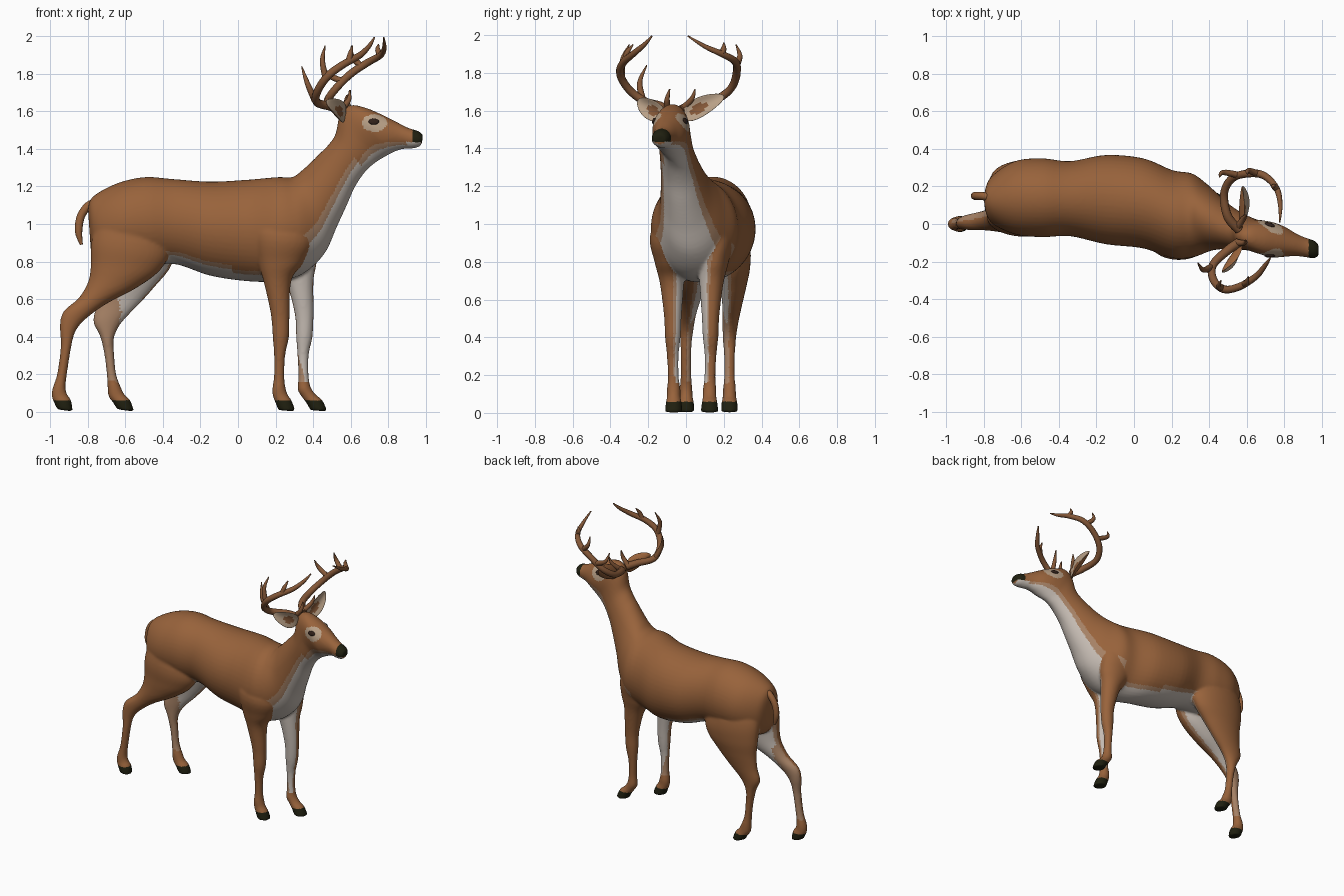
import bpy, bmesh, math
from mathutils import Vector, Matrix
from mathutils.bvhtree import BVHTree

if "Cube" in bpy.data.objects:
    bpy.data.objects.remove(bpy.data.objects["Cube"])


def material(name, rgb):
    m = bpy.data.materials.new(name)
    m.diffuse_color = (*rgb, 1)
    m.use_nodes = True
    m.node_tree.nodes["Principled BSDF"].inputs["Base Color"].default_value = m.diffuse_color
    return m


COAT, WHITE, TAN, DARK, ANTLER, RING, EYE = range(7)
MATS = [material("brown coat", (.315, .124, .044)), material("white underside", (.56, .5, .45)),
        material("tan border", (.38, .22, .13)), material("dark hoof and nose", (.014, .014, .005)),
        material("antler brown", (.23, .095, .038)), material("pale eye ring", (.48, .35, .24)),
        material("dark eye", (.03, .015, .01))]


def add_object(name, mesh, mats):
    ob = bpy.data.objects.new(name, mesh)
    bpy.context.collection.objects.link(ob)
    if len(mesh.materials):
        mesh.materials.clear()
    slots = [p.material_index for p in mesh.polygons]
    for m in mats:
        mesh.materials.append(MATS[m])
    for p, s in zip(mesh.polygons, slots):
        p.material_index = s
    return ob


def smooth_rows(rows, n=5):
    """Catmull-Rom interpolation between rows of numbers."""
    out, last = [], len(rows) - 1
    for i in range(last):
        p0, p1, p2, p3 = rows[max(i - 1, 0)], rows[i], rows[i + 1], rows[min(i + 2, last)]
        for k in range(n):
            t = k / n
            out.append([.5 * (2 * b + (c - a) * t + (2 * a - 5 * b + 4 * c - d) * t * t
                              + (3 * b - a - 3 * c + d) * t ** 3)
                        for a, b, c, d in zip(p0, p1, p2, p3)])
    out.append(list(rows[-1]))
    return out


def loft(bm, rows, rule, seg=48):
    """Each row: first edge x,z / opposite edge x,z / centre y / half width."""
    rings = []
    for xa, za, xb, zb, y, w in smooth_rows(rows):
        ring = []
        for i in range(seg):
            a = 2 * math.pi * i / seg
            c, s = math.cos(a), math.sin(a)
            ring.append(bm.verts.new(((xa + xb) / 2 + c * (xa - xb) / 2, y + s * w,
                                      (za + zb) / 2 + c * (za - zb) / 2)))
        rings.append(ring)
    faces = []
    for r, (p, q) in enumerate(zip(rings, rings[1:])):
        for i in range(seg):
            j = (i + 1) % seg
            f = bm.faces.new((p[i], p[j], q[j], q[i]))
            a = 2 * math.pi * (i + .5) / seg
            f.material_index = rule(f.calc_center_median(), a, r / 5)
            faces.append(f)
    for ring in (rings[0], rings[-1]):
        f = bm.faces.new(ring)
        f.material_index = rule(f.calc_center_median(), math.pi / 2, 0)
        faces.append(f)
    bmesh.ops.recalc_face_normals(bm, faces=faces)


# ---- trunk, neck and head sections (top x,z / bottom x,z / y / half width)
torso = [(-.80, 1.08, -.785, .86, .13, .05), (-.775, 1.145, -.74, .79, .13, .125),
         (-.65, 1.215, -.62, .78, .14, .195), (-.5, 1.25, -.48, .78, .14, .21),
         (-.35, 1.24, -.33, .785, .135, .2), (-.15, 1.226, -.15, .725, .13, .238),
         (.05, 1.236, .05, .695, .11, .24), (.21, 1.25, .2, .695, .052, .235),
         (.29, 1.25, .34, .73, .045, .222), (.34, 1.285, .46, .84, .025, .17)]
neck_head = [(.39, 1.33, .525, .98, 0, .135), (.44, 1.38, .58, 1.1, -.02, .113),
             (.48, 1.42, .625, 1.2, -.035, .1), (.52, 1.48, .68, 1.28, -.05, .09),
             (.545, 1.59, .73, 1.325, -.06, .085), (.60, 1.634, .76, 1.345, -.07, .09),
             (.68, 1.62, .80, 1.368, -.085, .093), (.76, 1.587, .84, 1.388, -.095, .08),
             (.84, 1.547, .88, 1.4, -.11, .061), (.91, 1.512, .92, 1.402, -.125, .052),
             (.96, 1.497, .957, 1.408, -.135, .048), (.988, 1.475, .978, 1.42, -.14, .032)]


def trunk_rule(c, a, t):
    axis = 190 if 8 < t < 13 else 180
    below = abs(math.degrees(a) - axis)         # angle away from the underside
    if c.x > .9 and c.z < 1.437:
        return WHITE
    wide = 0 if t < 3 else 36 if t < 5.5 else 30 if t < 7.5 else 52 if t < 13 else 44
    return WHITE if below < wide else TAN if below < wide * 1.3 else COAT


def leg_rule(side, low):
    def rule(c, a, t):
        inner = math.sin(a) * side
        if inner > .35 and c.z > .16:
            return WHITE if c.z > low + .12 * math.cos(a) else TAN
        return TAN if inner > .1 and c.z > .16 else COAT
    return rule


# ---- leg sections (back x,z / front x,z / y / half width)
front_leg = [(.09, 1.12, .36, 1.14, -.05, .06), (.08, .95, .40, .93, -.09, .1),
             (.11, .79, .35, .8, -.085, .08), (.14, .68, .285, .7, -.075, .064),
             (.175, .52, .275, .52, -.07, .047), (.185, .4, .272, .4, -.07, .041),
             (.192, .3, .252, .3, -.07, .031), (.192, .19, .247, .19, -.067, .029),
             (.183, .12, .253, .13, -.065, .036), (.185, .085, .265, .09, -.065, .036),
             (.2, .045, .285, .06, -.065, .042), (.215, .008, .308, 0, -.065, .047)]
shift = (.02, .02, .07, .118, .128, .125, .125, .13, .135, .15, .165, .17)
far_front_leg = [(xa + d, za, xb + d, zb, .06 - y, w)
                 for (xa, za, xb, zb, y, w), d in zip(front_leg, shift)]
hind_leg = [(-.73, 1.1, -.45, 1.12, .06, .07), (-.78, .92, -.37, .88, .04, .105),
            (-.785, .78, -.41, .76, .035, .095), (-.80, .69, -.54, .66, .03, .078),
            (-.85, .605, -.70, .575, .02, .055), (-.93, .535, -.81, .495, .01, .042),
            (-.95, .46, -.865, .43, .005, .035), (-.945, .35, -.888, .35, 0, .029),
            (-.965, .2, -.912, .2, 0, .028), (-.99, .12, -.92, .13, 0, .034),
            (-.992, .075, -.91, .09, 0, .036), (-.98, .045, -.89, .06, 0, .042),
            (-.965, .012, -.88, 0, 0, .045)]
far_hind_leg = [(-.70, 1.1, -.42, 1.12, .21, .07), (-.76, .92, -.34, .88, .232, .105),
                (-.76, .78, -.36, .77, .25, .09), (-.75, .67, -.44, .67, .25, .07),
                (-.755, .57, -.52, .58, .245, .053), (-.772, .48, -.62, .475, .235, .042),
                (-.735, .4, -.662, .39, .23, .035), (-.712, .3, -.66, .3, .23, .029),
                (-.7, .2, -.65, .2, .23, .028), (-.695, .12, -.625, .13, .23, .034),
                (-.69, .08, -.605, .09, .23, .036), (-.665, .045, -.575, .06, .23, .042),
                (-.645, .012, -.553, 0, .23, .045)]

bm = bmesh.new()
loft(bm, torso + neck_head, trunk_rule)
loft(bm, front_leg, leg_rule(1, .2))
loft(bm, far_front_leg, leg_rule(-1, .2))
loft(bm, hind_leg, leg_rule(1, .58))
loft(bm, far_hind_leg, leg_rule(-1, .58))
bmesh.ops.triangulate(bm, faces=bm.faces[:])
bm.faces.ensure_lookup_table()
source = BVHTree.FromBMesh(bm)
colours = [f.material_index for f in bm.faces]

# ---- blend the lofts into one skin, then carry the coat pattern over
raw = bpy.data.meshes.new("raw_skin")
bm.to_mesh(raw)
bm.free()
tmp = add_object("raw_skin", raw, [COAT])
rem = tmp.modifiers.new("blend", 'REMESH')
rem.mode, rem.voxel_size = 'VOXEL', .009
sm = tmp.modifiers.new("soften", 'SMOOTH')
sm.factor, sm.iterations = .5, 6
skin = bpy.data.meshes.new_from_object(tmp.evaluated_get(bpy.context.evaluated_depsgraph_get()))
bpy.data.objects.remove(tmp)
body = add_object("deer_body", skin, range(7))
for p in skin.polygons:
    c, p.use_smooth = p.center, True
    if c.z < .03 + .03 * (c.x % .3 > 0) or (c.x > .932 and c.z > 1.435):
        p.material_index = DARK                 # hooves and nose
    elif ((c.x - .728) / .066) ** 2 + ((c.z - 1.538) / .047) ** 2 < 1 and abs(p.normal.y) > .45:
        p.material_index = RING                 # pale patch round each eye
    else:
        p.material_index = colours[source.find_nearest(c)[2]]


def tube(name, pts, mat):
    """Tapered round tube through points (x, y, z, radius)."""
    cu = bpy.data.curves.new(name, 'CURVE')
    cu.dimensions, cu.bevel_depth, cu.bevel_resolution, cu.use_fill_caps = '3D', 1, 3, True
    rows = smooth_rows(pts)
    sp = cu.splines.new('POLY')
    sp.points.add(len(rows) - 1)
    for p, (x, y, z, r) in zip(sp.points, rows):
        p.co, p.radius = (x, y, z, 1), r
    ob = bpy.data.objects.new(name, cu)
    bpy.context.collection.objects.link(ob)
    me = bpy.data.meshes.new_from_object(ob.evaluated_get(bpy.context.evaluated_depsgraph_get()))
    bpy.data.objects.remove(ob)
    for p in me.polygons:
        p.use_smooth = True
    return add_object(name, me, [mat])


# ---- tail
tube("tail", [(-.74, .14, 1.12, .02), (-.795, .148, 1.1, .022), (-.838, .15, 1.04, .022),
              (-.85, .15, .96, .02), (-.835, .15, .89, .008)], COAT)

# ---- antlers: main beams and tines
tube("near_antler", [(.56, -.1, 1.6, .026), (.5, -.14, 1.625, .024), (.42, -.22, 1.65, .022),
                     (.425, -.3, 1.71, .021), (.48, -.348, 1.79, .021), (.56, -.335, 1.85, .02),
                     (.65, -.28, 1.9, .017), (.7, -.22, 1.95, .012), (.727, -.18, 1.995, .004)], ANTLER)
tube("far_antler", [(.56, -.03, 1.6, .026), (.5, .04, 1.635, .024), (.48, .16, 1.66, .022),
                    (.52, .24, 1.72, .021), (.6, .268, 1.8, .021), (.69, .26, 1.86, .02),
                    (.76, .19, 1.9, .017), (.78, .1, 1.94, .012), (.777, .01, 1.995, .004)], ANTLER)
tines = [((.41, -.23, 1.66), (.37, -.245, 1.75), (.34, -.208, 1.84)),
         ((.47, -.34, 1.77), (.45, -.335, 1.87), (.465, -.3, 1.95)),
         ((.59, -.32, 1.87), (.6, -.31, 1.91), (.61, -.28, 1.95)),
         ((.56, .26, 1.76), (.475, .275, 1.8), (.455, .25, 1.86)),
         ((.66, .268, 1.84), (.61, .285, 1.89), (.605, .265, 1.95)),
         ((.76, .19, 1.9), (.745, .2, 1.93), (.75, .2, 1.96)),
         ((.55, -.1, 1.61), (.59, -.1, 1.66), (.595, -.086, 1.715)),
         ((.55, -.02, 1.61), (.585, .03, 1.66), (.6, .048, 1.715))]
for i, pts in enumerate(tines):
    tube(f"antler_tine_{i + 1}", [(*p, r) for p, r in zip(pts, (.018, .014, .003))], ANTLER)


# ---- ears: cupped leaves, pale on the forward side with a darker hollow
def ear(name, base, tip, facing):
    base, tip = Vector(base), Vector(tip)
    u = (tip - base).normalized()
    n = Vector(facing)
    n = (n - u * n.dot(u)).normalized()
    v = n.cross(u)
    half = (tip - base).length / 2
    b = bmesh.new()
    bmesh.ops.create_uvsphere(b, u_segments=24, v_segments=14, radius=1)
    for f in b.faces:
        f.smooth = True
        c = f.calc_center_median()
        r = math.hypot(c.x, c.z + .2)
        f.material_index = 0 if c.y < .05 else 2 if r < .4 else 1
    for q in b.verts:
        x, y, z = q.co
        w = .052 * (1 - .25 * z)
        cup = .03 * x * x - .012
        q.co = (base + tip) / 2 + u * z * half + v * x * w + n * (y * .012 + cup)
    bmesh.ops.recalc_face_normals(b, faces=b.faces[:])
    me = bpy.data.meshes.new(name)
    b.to_mesh(me)
    b.free()
    add_object(name, me, [COAT, RING, ANTLER])


ear("near_ear", (.58, -.115, 1.565), (.48, -.262, 1.655), (1, -.9, .2))
ear("far_ear", (.58, -.02, 1.565), (.59, .2, 1.68), (1, .4, .5))

# ---- eyes: small domes set on the head surface
for name, side in (("near_eye", -1), ("far_eye", 1)):
    hit = source.ray_cast(Vector((.724, -.09 + side * .3, 1.546)), Vector((0, -side, 0)))
    b = bmesh.new()
    bmesh.ops.create_uvsphere(b, u_segments=20, v_segments=12, radius=1)
    rot = Vector((0, 1, 0)).rotation_difference(hit[1] if hit[1].y > 0 else -hit[1])
    bmesh.ops.transform(b, verts=b.verts[:], matrix=Matrix.Translation(hit[0])
                        @ rot.to_matrix().to_4x4() @ Matrix.Diagonal((.028, .009, .017, 1)))
    for f in b.faces:
        f.smooth = True
    me = bpy.data.meshes.new(name)
    b.to_mesh(me)
    b.free()
    add_object(name, me, [EYE])
